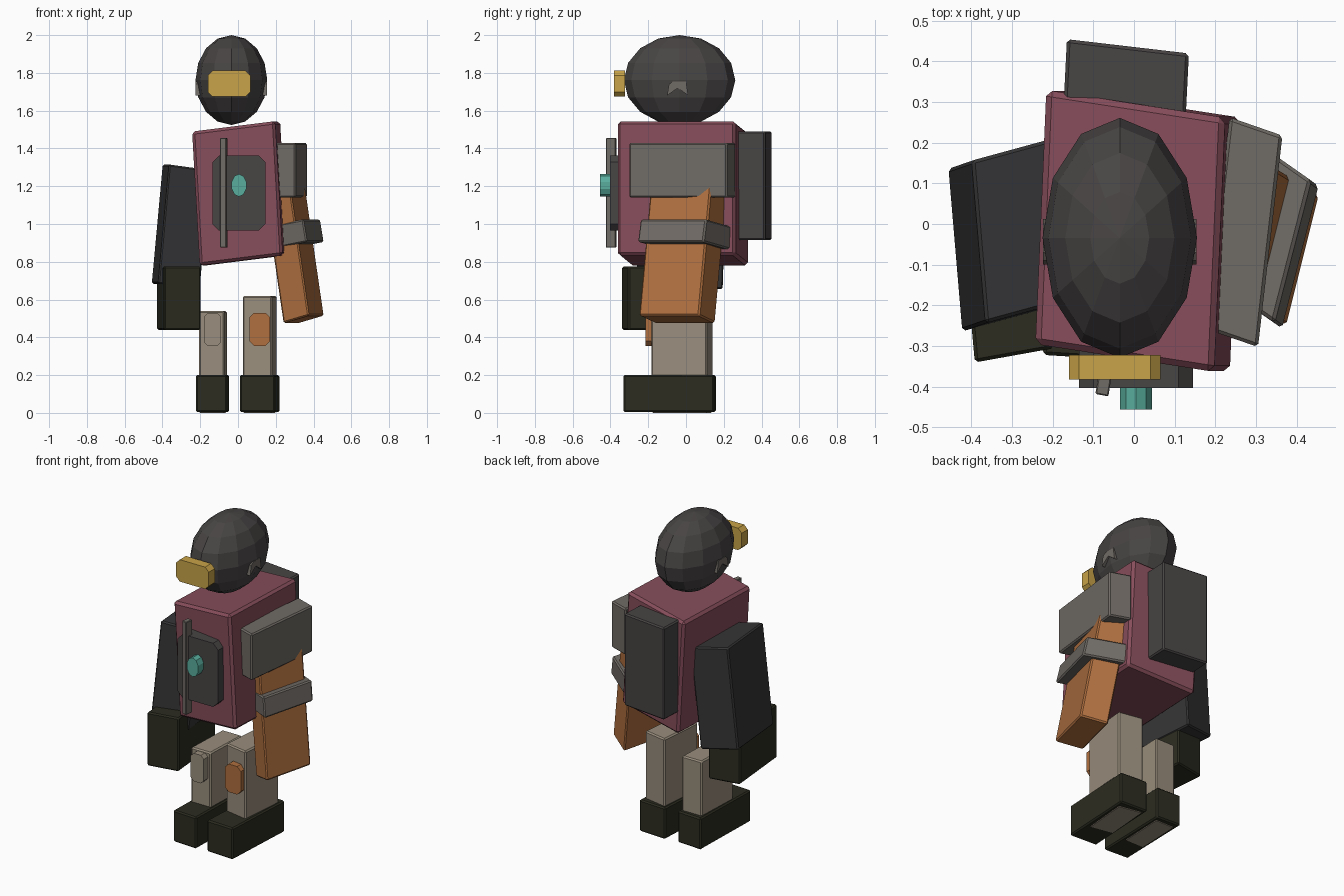
import bpy, bmesh
from math import sin, cos, pi
from mathutils import Matrix, Vector

if "Cube" in bpy.data.objects:
    bpy.data.objects.remove(bpy.data.objects["Cube"], do_unlink=True)


def material(name, *rgb):
    m = bpy.data.materials.new(name)
    m.use_nodes = True
    m.diffuse_color = (*rgb, 1)
    m.node_tree.nodes["Principled BSDF"].inputs["Base Color"].default_value = (*rgb, 1)
    return m


charcoal = material("charcoal", .065, .058, .058)
black = material("soft black", .036, .036, .038)
burgundy = material("burgundy", .24, .075, .105)
orange = material("orange", .43, .16, .05)
grey = material("grey", .16, .145, .13)
beige = material("beige", .32, .27, .205)
gold = material("gold", .58, .37, .065)
teal = material("teal", .10, .42, .34)
olive = material("dark olive", .025, .025, .015)


def finish(name, bm, mat):
    bmesh.ops.recalc_face_normals(bm, faces=bm.faces)
    me = bpy.data.meshes.new(name)
    bm.to_mesh(me)
    bm.free()
    me.materials.append(mat)
    ob = bpy.data.objects.new(name, me)
    bpy.context.collection.objects.link(ob)
    return ob


def block(name, mat, centre, x, y, z, bevel=.008):
    """Leaning box given by its centre and its three edge vectors."""
    bm = bmesh.new()
    bmesh.ops.create_cube(bm, size=1)
    axes = Matrix((x, y, z)).transposed().to_4x4()
    bmesh.ops.transform(bm, matrix=Matrix.Translation(centre) @ axes, verts=bm.verts)
    ob = finish(name, bm, mat)
    mod = ob.modifiers.new("edge", 'BEVEL')
    mod.width, mod.segments = bevel, 1
    return ob


def prism(name, mat, points, move):
    """Flat outline swept along a vector."""
    bm = bmesh.new()
    face = bm.faces.new([bm.verts.new(p) for p in points])
    new = bmesh.ops.extrude_face_region(bm, geom=[face])["geom"]
    bmesh.ops.translate(bm, vec=Vector(move),
                        verts=[v for v in new if isinstance(v, bmesh.types.BMVert)])
    # put back the starting cap if the extrusion consumed it
    bmesh.ops.holes_fill(bm, edges=bm.edges, sides=0)
    return finish(name, bm, mat)


def plate(name, mat, x0, x1, z0, z1, front, back, cut):
    """Front-facing plate with cut corners."""
    c = cut
    outline = [(x0 + c, z0), (x1 - c, z0), (x1, z0 + c), (x1, z1 - c),
               (x1 - c, z1), (x0 + c, z1), (x0, z1 - c), (x0, z0 + c)]
    return prism(name, mat, [(x, front, z) for x, z in outline], (0, back - front, 0))


# Head, ear bar and visor
bm = bmesh.new()
bmesh.ops.create_uvsphere(bm, u_segments=12, v_segments=8, radius=1)
bmesh.ops.scale(bm, vec=(.19, .295, .238), verts=bm.verts)
bmesh.ops.translate(bm, vec=(-.035, -.034, 1.762), verts=bm.verts)
finish("head", bm, charcoal)
ear = [(-.1, 1.68), (-.09, 1.74), (-.07, 1.755), (0, 1.755), (.012, 1.68), (-.043, 1.72)]
prism("ear_bar", grey, [(-.224, y, z) for y, z in ear], (.378, 0, 0))
plate("visor", gold, -.16, .065, 1.675, 1.812, -.382, -.322, .025)

# Torso and backpack
block("torso", burgundy, (.01, -.017, 1.162), (.44, -.068, .055), (.027, .625, 0),
      (-.04, 0, .71), .015)
block("backpack", charcoal, (-.02, .337, 1.203), (.3, -.035, 0), (.01, .2, 0), (0, 0, .575))

# Chest plate, rod and round light
plate("chest_plate", charcoal, -.135, .145, .965, 1.363, -.403, -.31, .035)
block("chest_rod", grey, (-.075, -.396, 1.165), (.032, -.006, 0), (.008, .05, 0),
      (0, 0, .58), .003)
ring = [(.005 + .041 * sin(i * pi / 5), -.456, 1.205 + .06 * cos(i * pi / 5)) for i in range(10)]
prism("chest_light", teal, ring, (0, .06, 0))

# Left arm with shoulder pad and band
block("left_shoulder_pad", grey, (.27, -.02, 1.285), (.13, -.045, 0), (.06, .52, 0), (0, 0, .29))
block("left_arm", orange, (.295, -.015, .855), (.135, -.085, .04), (.08, .32, 0),
      (-.105, .065, .72))
block("left_arm_band", grey, (.3, -.005, .945), (.2, -.14, .04), (.09, .35, 0),
      (-.02, .015, .12))

# Right arm and hand
block("right_arm", black, (-.301, -.024, .985), (.22, .06, -.03), (-.034, .4, 0),
      (.058, .02, .63))
block("right_hand", olive, (-.313, -.113, .607), (.195, .035, 0), (-.038, .42, 0), (0, 0, .335))

# Legs and boots: the legs run down through the soles
for side, x, skew, wide, top, boot_x, boot_w in (
        ("left", .115, -.03, .155, .62, .115, .185),
        ("right", -.133, 0, .137, .54, -.135, .165)):
    lean = .025 if side == "left" else .012
    block(side + "_leg", beige, (x, -.022, top / 2), (wide, skew, 0), (lean, .295, 0),
          (0, 0, top))
    block(side + "_boot", olive, (boot_x, -.087, .102), (boot_w, -.01, 0), (lean, .48, 0),
          (0, 0, .197))

# Knee pads
plate("left_knee_pad", orange, .06, .17, .355, .53, -.215, -.15, .025)
plate("right_knee_pad", beige, -.18, -.09, .355, .53, -.21, -.15, .02)
